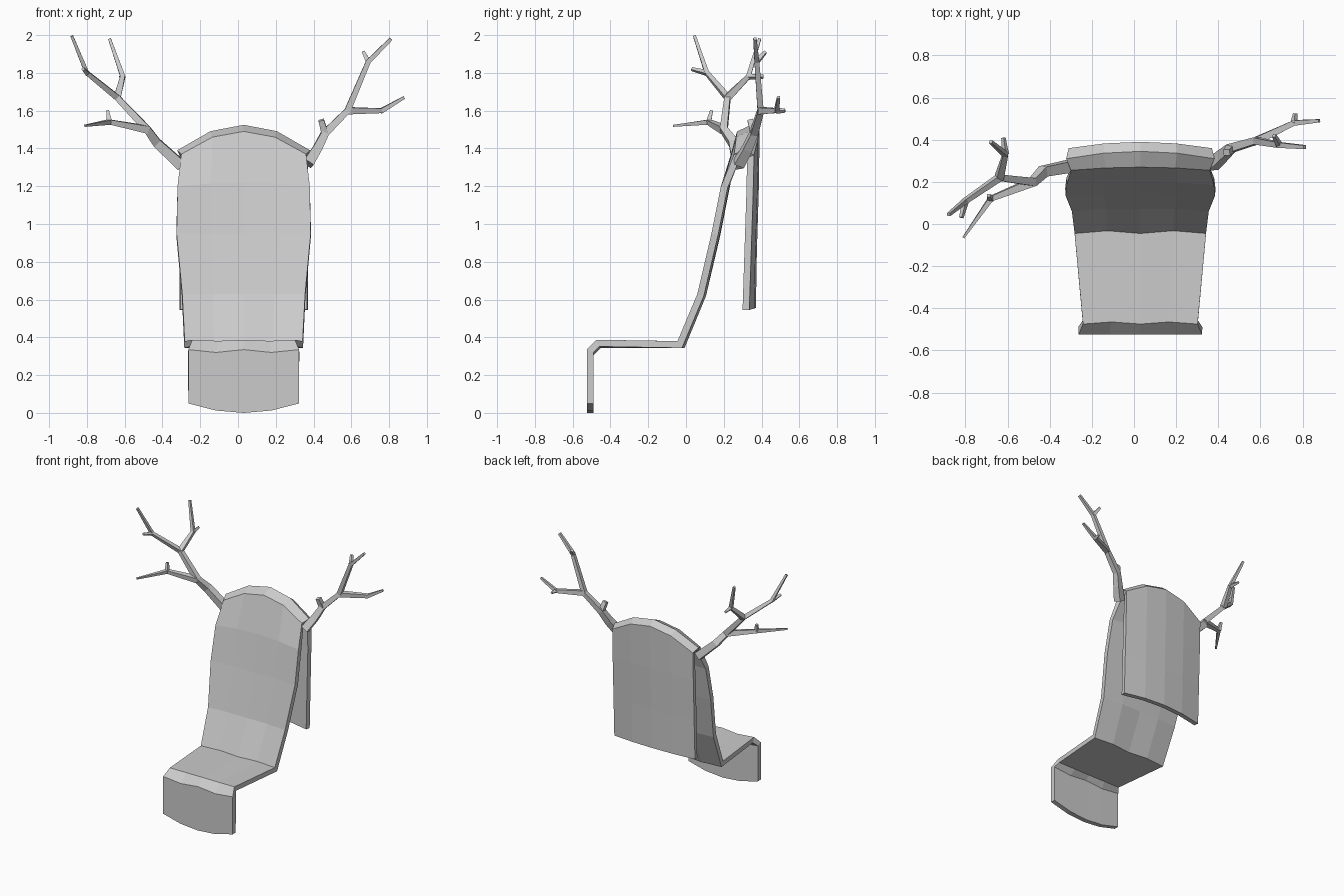
import bpy
from mathutils import Vector

if "Cube" in bpy.data.objects:
    bpy.data.objects.remove(bpy.data.objects["Cube"], do_unlink=True)

grey = bpy.data.materials.new("plain grey")
grey.use_nodes = True
tone = (0.6, 0.6, 0.6, 1)
grey.diffuse_color = tone
grey.node_tree.nodes["Principled BSDF"].inputs["Base Color"].default_value = tone


def make(name, verts, faces):
    mesh = bpy.data.meshes.new(name)
    mesh.from_pydata(verts, [], faces)
    mesh.materials.append(grey)
    obj = bpy.data.objects.new(name, mesh)
    bpy.context.collection.objects.link(obj)
    return obj


# Draped cloth: y, z at the sides, half width, rise and bulge at the middle, ripple in y and z
rows = [
    (-0.525, 0.05, 0.293, -0.05, 0, 0, 0),
    (-0.525, 0.335, 0.293, 0, 0, 0, -0.015),
    (-0.475, 0.387, 0.272, 0, 0, 0.01, -0.006),
    (-0.045, 0.38, 0.312, 0, 0, 0.013, 0),
    (0.06, 0.63, 0.325, 0, 0.01, 0.004, 0),
    (0.135, 0.95, 0.355, 0, 0.012, 0, 0),
    (0.185, 1.2, 0.35, 0.02, 0.015, 0, 0),
    (0.255, 1.37, 0.33, 0.12, 0.015, 0, 0),
    (0.31, 1.39, 0.352, 0.135, 0.035, 0, 0),
    (0.36, 1.365, 0.34, 0.125, 0.03, 0, 0),
    (0.355, 1.15, 0.34, 0.02, 0.03, 0, 0),
    (0.345, 0.85, 0.34, 0, 0.03, 0, 0),
    (0.335, 0.545, 0.34, 0.01, 0.035, 0, 0),
]
arch = (0, 0.75, 1, 0.75, 0)
ripple = (0, 1, 0, 1, 0)
verts = [(0.03 + (c - 2) / 2 * hw, y + bulge * arch[c] + ry * ripple[c],
          z + rise * arch[c] + rz * ripple[c])
         for y, z, hw, rise, bulge, ry, rz in rows for c in range(5)]
faces = [(r * 5 + c, r * 5 + c + 1, r * 5 + c + 6, r * 5 + c + 5)
         for r in range(len(rows) - 1) for c in range(4)]
cloth = make("draped_cloth", verts, faces)
solid = cloth.modifiers.new("thickness", "SOLIDIFY")
solid.thickness = 0.036
solid.offset = -1
solid.use_even_offset = True


def branch(name, path, r0, r1, sides=4):
    """Tapered low-poly limb along a few points."""
    pts = [Vector(p) for p in path]
    n = len(pts)
    verts = []
    for i, p in enumerate(pts):
        d = (pts[min(i + 1, n - 1)] - pts[max(i - 1, 0)]).normalized()
        u = d.cross(Vector((0, 1, 0.1))).normalized()
        v = d.cross(u)
        r = r0 + (r1 - r0) * i / (n - 1)
        for a, b in ((1, 1), (-1, 1), (-1, -1), (1, -1)):
            verts.append(p + (u * a + v * b) * r * 0.75)
    faces = [(i * sides + k, i * sides + (k + 1) % sides,
              (i + 1) * sides + (k + 1) % sides, (i + 1) * sides + k)
             for i in range(n - 1) for k in range(sides)]
    faces += [tuple(reversed(range(sides))), tuple(range((n - 1) * sides, n * sides))]
    make(name, verts, faces)


# Right antler, forking twice
fork, crown = (-0.48, 0.2, 1.5), (-0.64, 0.22, 1.67)
tip_joint, rear_joint, low_joint = (-0.8, 0.11, 1.8), (-0.61, 0.33, 1.78), (-0.68, 0.12, 1.54)
branch("right_antler_beam", [(-0.3, 0.275, 1.31), (-0.43, 0.25, 1.43), fork, crown,
                             tip_joint, (-0.88, 0.045, 1.995)], 0.037, 0.01)
branch("right_antler_rear_tine", [crown, rear_joint, (-0.68, 0.39, 1.98)], 0.024, 0.01)
branch("right_antler_low_tine", [fork, low_joint, (-0.81, -0.065, 1.52)], 0.027, 0.007)
branch("right_antler_tip_spur", [tip_joint, (-0.82, 0.03, 1.82)], 0.016, 0.01)
branch("right_antler_rear_spur", [rear_joint, (-0.62, 0.41, 1.78)], 0.016, 0.01)
branch("right_antler_low_spur", [low_joint, (-0.69, 0.135, 1.6)], 0.018, 0.01)

# Left antler
base, fork = (0.46, 0.36, 1.48), (0.58, 0.395, 1.6)
tip_joint, low_joint = (0.69, 0.375, 1.86), (0.76, 0.48, 1.6)
branch("left_antler_beam", [(0.37, 0.28, 1.32), (0.42, 0.325, 1.4), base, fork,
                            tip_joint, (0.81, 0.365, 1.98)], 0.037, 0.012)
branch("left_antler_low_tine", [fork, low_joint, (0.88, 0.49, 1.67)], 0.024, 0.01)
branch("left_antler_base_spur", [base, (0.44, 0.34, 1.55)], 0.024, 0.02)
branch("left_antler_tip_spur", [tip_joint, (0.665, 0.42, 1.91)], 0.016, 0.011)
branch("left_antler_low_spur", [low_joint, (0.765, 0.525, 1.6)], 0.016, 0.01)
